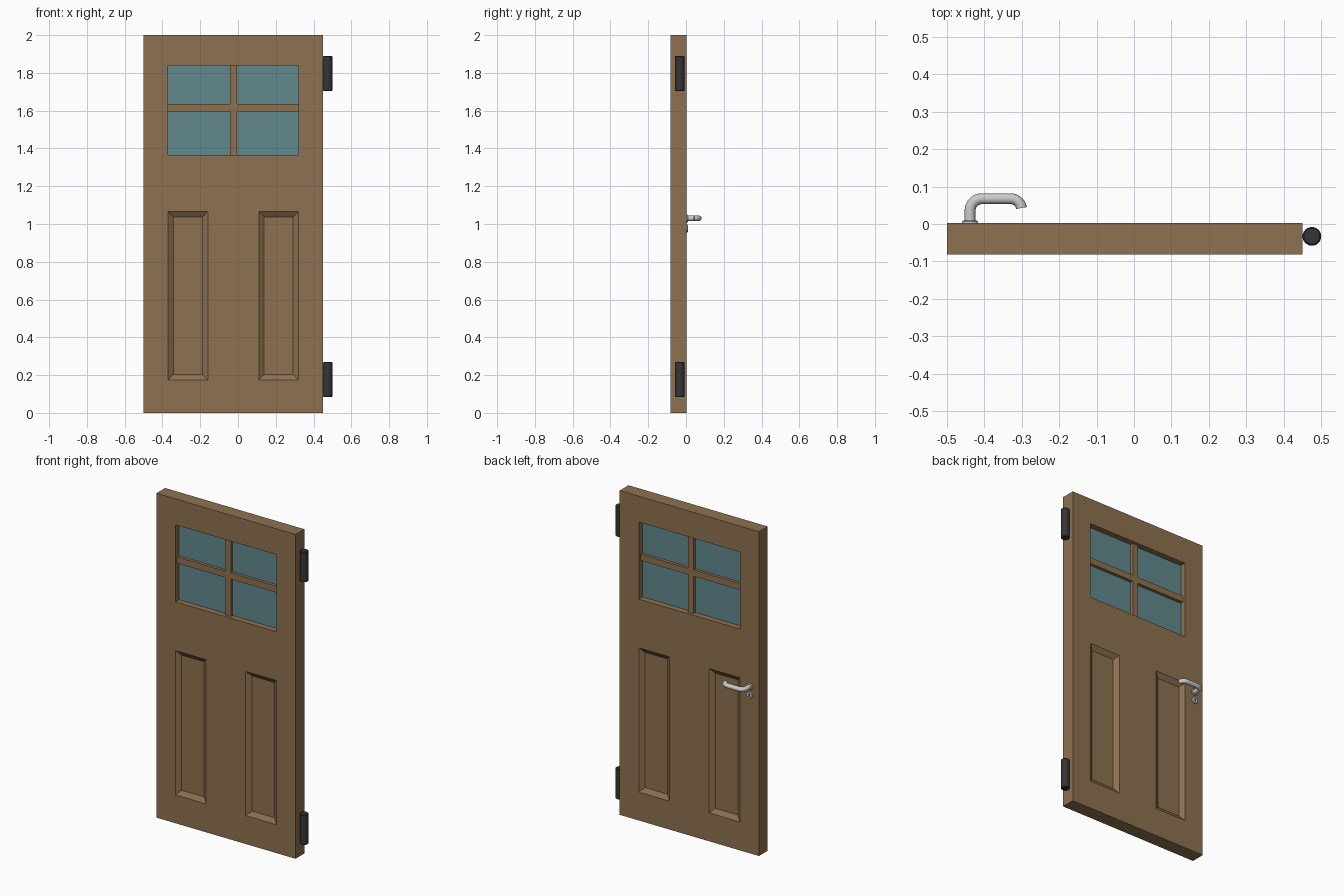
import bpy, bmesh, math
from mathutils import Vector

if "Cube" in bpy.data.objects:
    bpy.data.objects.remove(bpy.data.objects["Cube"])

YF, YB = -0.082, 0.003          # front and back faces of the door
YG = (YF + YB) / 2              # middle plane of the glass


def material(name, rgb):
    m = bpy.data.materials.new(name)
    m.diffuse_color = (*rgb, 1)
    m.use_nodes = True
    m.node_tree.nodes["Principled BSDF"].inputs["Base Color"].default_value = m.diffuse_color
    return m


wood = material("wood", (0.27, 0.165, 0.08))
glass = material("glass", (0.12, 0.25, 0.27))
iron = material("dark_iron", (0.035, 0.035, 0.035))


def add_mesh(name, bm, mat=None, smooth=False):
    bmesh.ops.remove_doubles(bm, verts=bm.verts, dist=1e-5)
    bmesh.ops.recalc_face_normals(bm, faces=bm.faces)
    me = bpy.data.meshes.new(name)
    bm.to_mesh(me)
    bm.free()
    ob = bpy.data.objects.new(name, me)
    bpy.context.collection.objects.link(ob)
    if mat:
        me.materials.append(mat)
    if smooth:
        bpy.ops.object.select_all(action='DESELECT')
        ob.select_set(True)
        bpy.context.view_layer.objects.active = ob
        bpy.ops.object.shade_smooth_by_angle(angle=math.radians(40))
    return ob


def box(name, lo, hi, mat):
    bm = bmesh.new()
    bmesh.ops.create_cube(bm, size=1)
    for v in bm.verts:
        v.co = Vector([(a + b) / 2 + c * (b - a) for a, b, c in zip(lo, hi, v.co)])
    return add_mesh(name, bm, mat)


def sweep(name, rings, mat=None):
    """Closed tube through a list of equal point rings."""
    bm = bmesh.new()
    vs = [[bm.verts.new(p) for p in r] for r in rings]
    n = len(vs[0])
    for a, b in zip(vs, vs[1:]):
        for i in range(n):
            bm.faces.new((a[i], a[(i + 1) % n], b[(i + 1) % n], b[i]))
    bm.faces.new(vs[0])
    bm.faces.new(vs[-1])
    return add_mesh(name, bm, mat, smooth=True)


def circle(center, u, v, r, n=24):
    c = Vector(center)
    return [c + r * (math.cos(2 * math.pi * i / n) * Vector(u) +
                     math.sin(2 * math.pi * i / n) * Vector(v)) for i in range(n)]


# Door slab: a grid of cells with a window opening and two sunken panels per side
xs = [-0.5, -0.37, -0.16, 0.11, 0.32, 0.45]
zs = [0, 0.175, 1.065, 1.365, 1.84, 2.0]
window = {(1, 3), (2, 3), (3, 3)}
panels = {(1, 1), (3, 1)}
bm = bmesh.new()


def quad(*pts):
    return bm.faces.new([bm.verts.new(p) for p in pts])


def solid(i, k):
    return 0 <= i < 5 and 0 <= k < 5 and (i, k) not in window


for i in range(5):
    for k in range(5):
        if not solid(i, k):
            continue
        c = [(xs[i], zs[k]), (xs[i + 1], zs[k]), (xs[i + 1], zs[k + 1]), (xs[i], zs[k + 1])]
        for y, s in ((YF, 1), (YB, -1)):
            outer = [(x, y, z) for x, z in c]
            if (i, k) in panels:
                cx, cz, b = (xs[i] + xs[i + 1]) / 2, (zs[k] + zs[k + 1]) / 2, 0.028
                inner = [(x + math.copysign(b, cx - x), y + s * 0.02,
                          z + math.copysign(b, cz - z)) for x, z in c]
                quad(*inner)
                for j in range(4):
                    m = (j + 1) % 4
                    quad(outer[j], outer[m], inner[m], inner[j])
            else:
                quad(*outer)
        for j, (di, dk) in enumerate(((0, -1), (1, 0), (0, 1), (-1, 0))):
            if not solid(i + di, k + dk):
                (x0, z0), (x1, z1) = c[j], c[(j + 1) % 4]
                quad((x0, YF, z0), (x1, YF, z1), (x1, YB, z1), (x0, YB, z0))
add_mesh("door_slab", bm, wood)

# Window glass and glazing bars
box("window_glass", (-0.37, YG - 0.006, 1.365), (0.32, YG + 0.006, 1.84), glass)
box("glazing_bar_vertical", (-0.042, YG - 0.025, 1.365), (-0.004, YG + 0.025, 1.84), wood)
box("glazing_bar_horizontal", (-0.37, YG - 0.025, 1.596), (0.32, YG + 0.025, 1.635), wood)

# Hinges with slightly chamfered ends
for name, z0, z1 in (("hinge_lower", 0.083, 0.27), ("hinge_upper", 1.703, 1.89)):
    prof = [(0.021, z0), (0.025, z0 + 0.004), (0.025, z1 - 0.004), (0.021, z1)]
    sweep(name, [circle((0.475, -0.033, z), (1, 0, 0), (0, 1, 0), r) for r, z in prof], iron)

# Lever handle on the back: post, rounded elbow, grip, curved-back end
HX, HZ, R = -0.438, 1.03, 0.0145
path = [((HX, YB), math.pi / 2)]
for j in range(9):
    a = math.pi - j * math.pi / 16
    path.append(((HX + 0.032 + 0.032 * math.cos(a), 0.0355 + 0.032 * math.sin(a)), a - math.pi / 2))
for j in range(8):
    a = math.pi / 2 - j * math.radians(80) / 7
    path.append(((-0.33 + 0.03 * math.cos(a), 0.0375 + 0.03 * math.sin(a)), a - math.pi / 2))
sweep("lever_handle", [circle((x, y, HZ), (-math.sin(t), math.cos(t), 0), (0, 0, 1), R, 16)
                       for (x, y), t in path])


# Rose and keyhole plate
def disc(name, z, r):
    prof = [(r, YB - 0.002), (r, YB + 0.004), (r - 0.003, YB + 0.007)]
    sweep(name, [circle((HX, y, z), (1, 0, 0), (0, 0, 1), q) for q, y in prof])


disc("handle_rose", HZ, 0.021)
disc("keyhole_plate", 0.977, 0.021)
sweep("keyhole", [circle((HX, y, 0.977), (0.45, 0, 0), (0, 0, 1), 0.012, 16)
                  for y in (YB + 0.005, YB + 0.0075)], iron)
